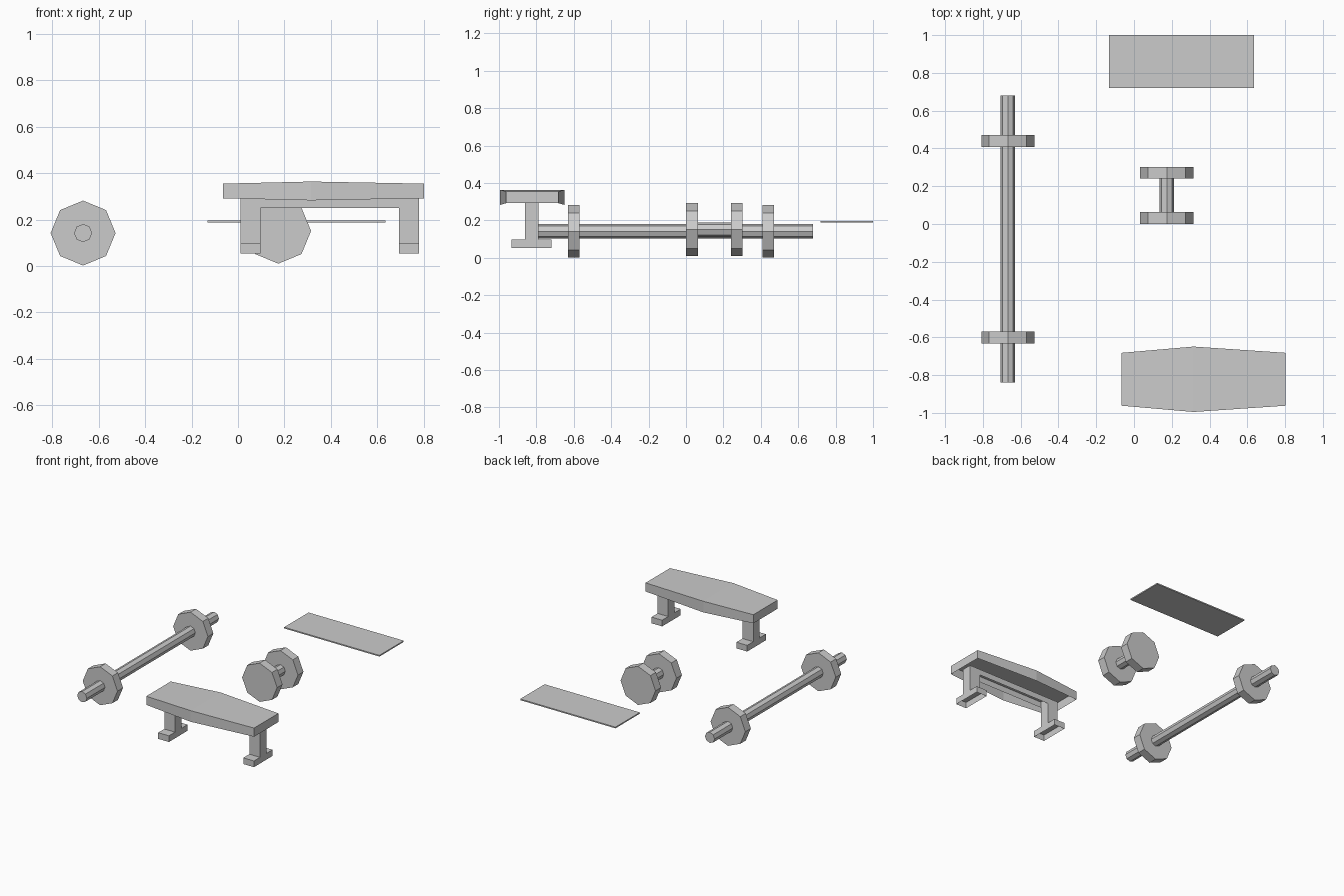
import bpy, bmesh, math
from mathutils import Vector

if "Cube" in bpy.data.objects:
    bpy.data.objects.remove(bpy.data.objects["Cube"])


def finish(name, bm):
    mesh = bpy.data.meshes.new(name)
    bm.to_mesh(mesh)
    bm.free()
    obj = bpy.data.objects.new(name, mesh)
    bpy.context.collection.objects.link(obj)
    return obj


def prism(name, profile, offset, caps=True, open_bottom=False):
    """Extrude a 3D polygon along offset, optionally leaving caps or underside open."""
    bm = bmesh.new()
    face = bm.faces.new([bm.verts.new(p) for p in profile])
    ext = bmesh.ops.extrude_face_region(bm, geom=[face], use_keep_orig=True)
    moved = [v for v in ext["geom"] if isinstance(v, bmesh.types.BMVert)]
    bmesh.ops.translate(bm, verts=moved, vec=offset)
    bmesh.ops.recalc_face_normals(bm, faces=bm.faces)
    if open_bottom:
        bm.normal_update()
        under = [f for f in bm.faces if f.normal.z < -0.8]
        bmesh.ops.delete(bm, geom=under, context='FACES')
    return finish(name, bm)


def box(name, x0, x1, y0, y1, z0, z1, open_bottom=False):
    base = [(x0, y0, z0), (x1, y0, z0), (x1, y1, z0), (x0, y1, z0)]
    return prism(name, base, (0, 0, z1 - z0), open_bottom=open_bottom)


def octagon(name, x, z, r, y0, y1):
    ring = [(x + r * math.cos(i * math.pi / 4), y0, z + r * math.sin(i * math.pi / 4))
            for i in range(8)]
    return prism(name, ring, (0, y1 - y0, 0))


# Barbell
BX, BZ = -0.668, 0.142
octagon("barbell_bar", BX, BZ, 0.039, -0.84, 0.68)
for name, y in (("barbell_front_plate", -0.632), ("barbell_back_plate", 0.408)):
    octagon(name, BX, BZ, 0.14, y, y + 0.063)

# Dumbbell
DX, DZ = 0.174, 0.151
octagon("dumbbell_handle", DX, DZ, 0.039, 0.06, 0.24)
for name, y in (("dumbbell_front_weight", 0.0), ("dumbbell_back_weight", 0.24)):
    octagon(name, DX, DZ, 0.141, y, y + 0.063)

# Exercise mat
box("mat", -0.132, 0.635, 0.72, 1.0, 0.188, 0.197)

# Bench pad: three cross-sections, open underneath
bm = bmesh.new()
sections = []
for x, half, z0, z1 in ((-0.065, 0.14, 0.292, 0.355),
                        (0.315, 0.173, 0.283, 0.364),
                        (0.803, 0.14, 0.292, 0.355)):
    sections.append([bm.verts.new((x, -0.822 + s * half, z))
                     for s, z in ((-1, z0), (-1, z1), (1, z1), (1, z0))])
for a, b in zip(sections, sections[1:]):
    for i in range(3):
        bm.faces.new((a[i], a[i + 1], b[i + 1], b[i]))
bm.faces.new(sections[0])
bm.faces.new(sections[-1])
bmesh.ops.recalc_face_normals(bm, faces=bm.faces)
finish("bench_pad", bm)

# Bench posts, cross beam and feet
Y0, Y1 = -0.862, -0.788
for side, x in (("left", 0.01), ("right", 0.695)):
    box(side + "_post", x, x + 0.086, Y0, Y1, 0.098, 0.292)
    box(side + "_foot", x, x + 0.086, -0.932, -0.718, 0.053, 0.098, open_bottom=True)
box("bench_beam", 0.096, 0.695, Y0, Y1, 0.249, 0.292, open_bottom=True)
